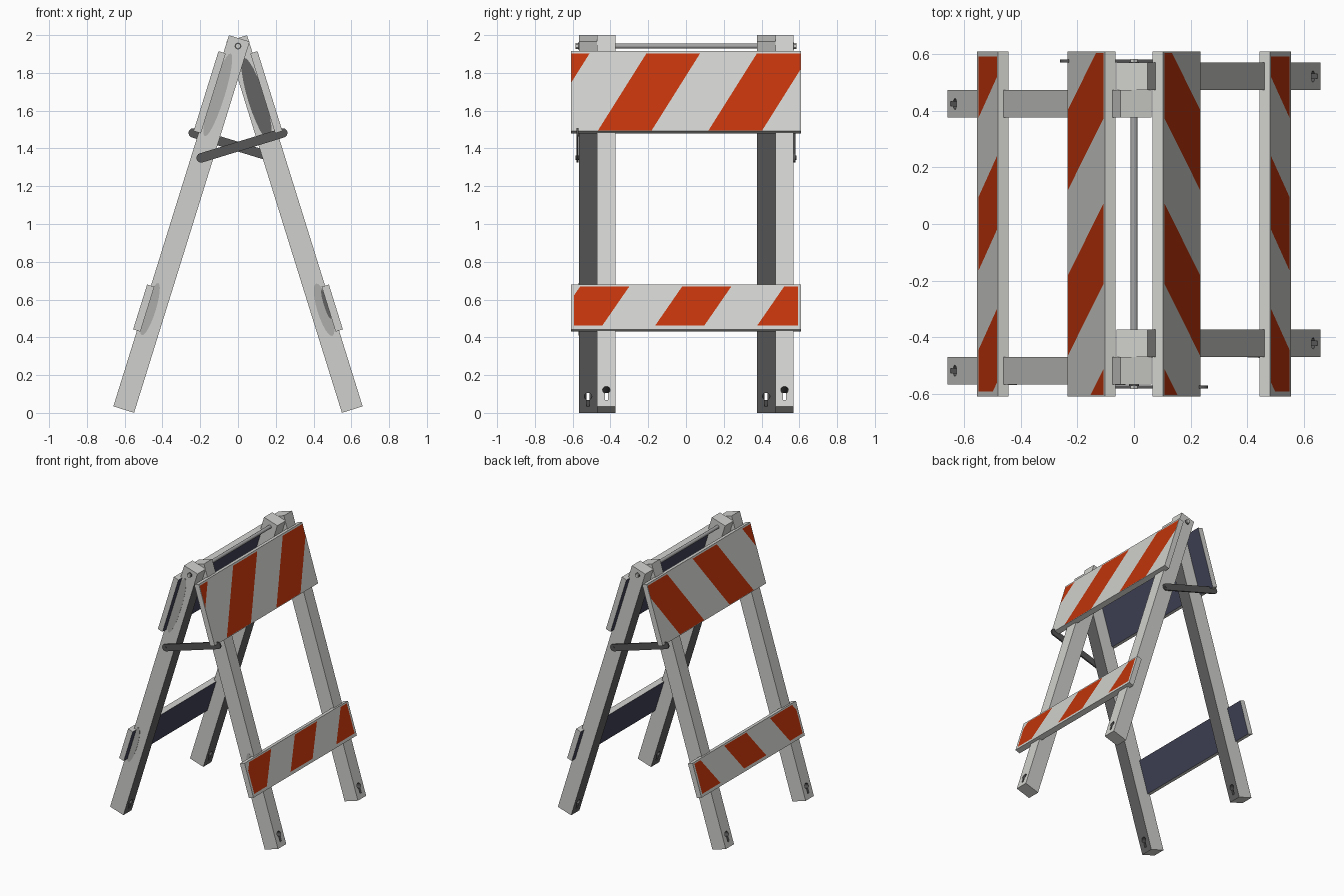
import bpy, bmesh, math
from mathutils import Matrix, Vector

if "Cube" in bpy.data.objects:
    bpy.data.objects.remove(bpy.data.objects["Cube"])

TILT = math.radians(17.3)


def material(name, rgb):
    m = bpy.data.materials.new(name)
    m.diffuse_color = (*rgb, 1)
    m.use_nodes = True
    m.node_tree.nodes["Principled BSDF"].inputs["Base Color"].default_value = m.diffuse_color
    return m


GREY = material("pale grey", (0.63, 0.63, 0.61))
ORANGE = material("orange", (0.53, 0.034, 0.003))
SLATE = material("dark slate blue", (0.053, 0.057, 0.095))
SHADE = material("charcoal grey", (0.125, 0.125, 0.125))
DARK = material("dark steel", (0.095, 0.095, 0.095))
STEEL = material("steel", (0.38, 0.38, 0.38))
STAIN = material("stained grey", (0.42, 0.42, 0.41))


def finish(bm, name, *mats):
    bmesh.ops.recalc_face_normals(bm, faces=bm.faces)
    me = bpy.data.meshes.new(name)
    bm.to_mesh(me)
    bm.free()
    ob = bpy.data.objects.new(name, me)
    bpy.context.collection.objects.link(ob)
    for m in mats:
        me.materials.append(m)
    return ob


def box(sx, sy, sz):
    bm = bmesh.new()
    bmesh.ops.create_cube(bm, size=1, matrix=Matrix.Diagonal((sx, sy, sz, 1)))
    return bm


def cut(bm, co, no):
    bmesh.ops.bisect_plane(bm, geom=bm.verts[:] + bm.edges[:] + bm.faces[:],
                           plane_co=co, plane_no=no, dist=1e-5)


def prism(points, direction):
    bm = bmesh.new()
    f = bm.faces.new([bm.verts.new(p) for p in points])
    r = bmesh.ops.extrude_face_region(bm, geom=[f])
    moved = [v for v in r["geom"] if isinstance(v, bmesh.types.BMVert)]
    bmesh.ops.translate(bm, verts=moved, vec=direction)
    return bm


def lean(bm, side, x, y, z):
    """Tilt a part to the frame angle and put it on the +x or -x side."""
    m = (Matrix.Diagonal((side, 1, 1, 1)) @ Matrix.Translation((x, y, z))
         @ Matrix.Rotation(-TILT, 4, 'Y'))
    bmesh.ops.transform(bm, matrix=m, verts=bm.verts)


def cylinder_y(name, x, z, y0, y1, r, n, mat):
    bm = bmesh.new()
    m = Matrix.Translation((x, (y0 + y1) / 2, z)) @ Matrix.Rotation(math.pi / 2, 4, 'X')
    bmesh.ops.create_cone(bm, cap_ends=True, segments=n, radius1=r, radius2=r,
                          depth=abs(y1 - y0), matrix=m)
    for f in bm.faces:
        f.smooth = n > 8 and len(f.verts) == 4
    return finish(bm, name, mat)


# Legs: dark inner face, and a keyhole slot near the foot
def leg(name, side, y):
    bm = box(0.115, 0.097, 2.058)
    cut(bm, (0, 0, 0.94), (0, 0, 1))
    bm.normal_update()
    for f in bm.faces:
        if f.normal.x < -0.9 and f.calc_center_median().z < 0.94:
            f.material_index = 1
    lean(bm, side, 0.299, y, 1.0)
    ob = finish(bm, name, GREY, SHADE, DARK)
    a0 = math.asin(0.008 / 0.02)
    arc = [-math.pi / 2 + a0 + i * (2 * math.pi - 2 * a0) / 14 for i in range(15)]
    pts = [(-0.1, 0.02 * math.cos(a), -0.938 + 0.02 * math.sin(a)) for a in arc]
    pts += [(-0.1, -0.008, -0.993), (-0.1, 0.008, -0.993)]
    kb = prism(pts, (0.2, 0, 0))
    lean(kb, side, 0.299, y, 1.0)
    cutter = finish(kb, name + "_keyhole_cutter", DARK)
    cutter.hide_render = True
    cutter.display_type = 'WIRE'
    mod = ob.modifiers.new("keyhole", 'BOOLEAN')
    mod.operation = 'DIFFERENCE'
    mod.solver = 'EXACT'
    mod.material_mode = 'TRANSFER'
    mod.object = cutter


# Boards cut along slanted stripe edges on their outer face
def board(name, side, x, z, length, centre, half, period, slope, ymax, zlo, zhi):
    bm = box(0.04, 1.22, length)
    for zc in (zlo, zhi):
        cut(bm, (0, 0, zc), (0, 0, 1))
    for yc in (-ymax, ymax):
        cut(bm, (0, yc, 0), (0, 1, 0))
    for k in (-1, 0, 1):
        for e in (-half, half):
            cut(bm, (0, centre + k * period + e, 0), (0, 1, -slope))
    bm.normal_update()
    for f in bm.faces:
        c = f.calc_center_median()
        if f.normal.x < -0.9:
            f.material_index = 2
        elif f.normal.x > 0.9 and abs(c.y) < ymax and zlo < c.z < zhi:
            t = c.y - slope * c.z - centre
            if abs(t - period * round(t / period)) < half:
                f.material_index = 1
    lean(bm, side, x, 0, z)
    finish(bm, name, GREY, ORANGE, SLATE)


# Worn oval patches on the front faces of the front legs
def stain(name, side, y, offset, along, half_w, half_l, thick, mat):
    pts = [(offset + half_w * math.cos(i * math.pi / 12), 0,
            along + half_l * math.sin(i * math.pi / 12)) for i in range(24)]
    bm = prism(pts, (0, -thick, 0))
    lean(bm, side, 0.299, y, 1.0)
    finish(bm, name, mat)


# Folding brace with round ends, and its bolt
def brace(name, s):
    a, b = Vector((-0.195, 1.35)), Vector((0.237, 1.482))
    ang = math.atan2(b.y - a.y, b.x - a.x)
    pts = []
    for c, start in ((b, ang - math.pi / 2), (a, ang + math.pi / 2)):
        for i in range(9):
            t = start + i * math.pi / 8
            pts.append((s * (c.x + 0.025 * math.cos(t)), -0.570 * s, c.y + 0.025 * math.sin(t)))
    finish(prism(pts, (0, -0.011 * s, 0)), name, DARK)
    cylinder_y(name + "_pivot_bolt", s * a.x, a.y, -0.55 * s, -0.584 * s, 0.012, 12, DARK)


for side, word in ((1, "right"), (-1, "left")):
    leg(word + "_front_leg", side, -0.47 + side * 0.0485)
    leg(word + "_back_leg", side, 0.473 + side * 0.0485)
    board(word + "_upper_board", side, 0.150, 1.6975, 0.443,
          -0.193, 0.142, 0.585, 0.60, 0.605, -0.217, 0.209)
    board(word + "_lower_board", side, 0.499, 0.555, 0.249,
          0.035, 0.130, 0.54, 0.66, 0.592, -0.103, 0.114)
brace("front_brace", 1)
brace("back_brace", -1)

RIGHT_Y, LEFT_Y = -0.4695, -0.5665
stain("right_upper_worn_patch", 1, RIGHT_Y, 0.005, 0.69, 0.045, 0.23, 0.002, SHADE)
stain("right_lower_worn_patch", 1, RIGHT_Y, 0.015, -0.48, 0.036, 0.145, 0.002, STAIN)
stain("right_lower_worn_core", 1, RIGHT_Y, 0.034, -0.455, 0.013, 0.08, 0.004, SHADE)
stain("left_upper_worn_patch", -1, LEFT_Y, 0.020, 0.71, 0.036, 0.23, 0.002, STAIN)
stain("left_lower_worn_patch", -1, LEFT_Y, 0.025, -0.48, 0.030, 0.145, 0.002, STAIN)

# Hinge rod through the leg tops, with washers and nuts
cylinder_y("hinge_rod", 0, 1.942, -0.583, 0.583, 0.013, 16, STEEL)
for s, word in ((-1, "front"), (1, "back")):
    cylinder_y(word + "_washer", 0, 1.942, s * 0.566, s * 0.573, 0.018, 16, DARK)
    cylinder_y(word + "_nut", 0, 1.942, s * 0.572, s * 0.584, 0.015, 6, GREY)
